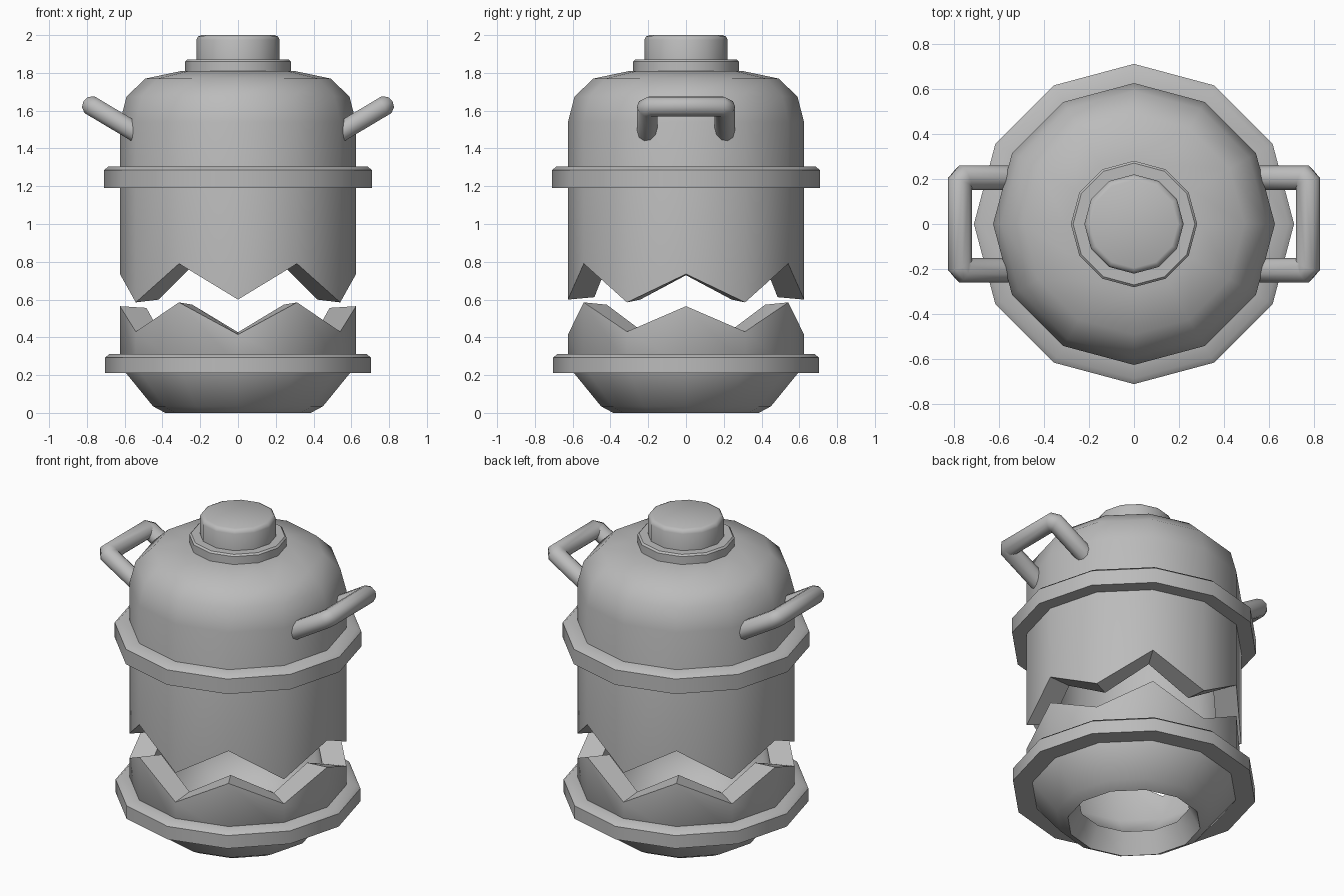
import bpy, bmesh, math
from mathutils import Vector

cube = bpy.data.objects.get("Cube")
if cube:
    bpy.data.objects.remove(cube, do_unlink=True)

SIDES = 12

# Single grey material
grey = bpy.data.materials.new("grey")
grey.use_nodes = True
COLOR = (0.5, 0.5, 0.5, 1)
grey.diffuse_color = COLOR
grey.node_tree.nodes["Principled BSDF"].inputs["Base Color"].default_value = COLOR


def finish(bm, name, angle=40):
    """Clean the mesh, shade it smooth by angle and link it."""
    bmesh.ops.remove_doubles(bm, verts=bm.verts, dist=1e-5)
    bmesh.ops.recalc_face_normals(bm, faces=bm.faces)
    mesh = bpy.data.meshes.new(name)
    bm.to_mesh(mesh)
    bm.free()
    mesh.materials.append(grey)
    for p in mesh.polygons:
        p.use_smooth = True
    mesh.set_sharp_from_angle(angle=math.radians(angle))
    ob = bpy.data.objects.new(name, mesh)
    bpy.context.collection.objects.link(ob)
    return ob


def lathe(name, profile, closed=True):
    """Spin a profile of (radius, z); z may be a list repeated around the rim."""
    bm = bmesh.new()
    rows = []
    for r, z in profile:
        row = []
        for i in range(SIDES):
            a = math.tau * i / SIDES
            h = z[i % len(z)] if isinstance(z, list) else z
            row.append(bm.verts.new((r * math.cos(a), r * math.sin(a), h)))
        rows.append(row)
    pairs = list(zip(rows, rows[1:]))
    if closed:
        pairs.append((rows[-1], rows[0]))
    else:
        bm.faces.new(rows[0])
        bm.faces.new(rows[-1])
    for a, b in pairs:
        for i in range(SIDES):
            j = (i + 1) % SIDES
            bm.faces.new((a[i], a[j], b[j], b[i]))
    return finish(bm, name)


def inner(teeth, mid):
    """Slightly flattened teeth for the inner edge of the wall."""
    return [mid + (z - mid) * 0.86 for z in teeth]


# Jagged heights around the torn edges
upper_teeth = [0.735, 0.585, 0.79, 0.60, 0.79, 0.585]
lower_teeth = [0.565, 0.43, 0.585, 0.415, 0.585, 0.43]
R, R_IN = 0.625, 0.485

# Upper shell with domed top
lathe("upper_shell", [
    (R, upper_teeth), (R, 1.54), (0.59, 1.675), (0.49, 1.77), (0.30, 1.81),
    (0.001, 1.81), (0.001, 1.67), (0.28, 1.67), (0.41, 1.645), (0.46, 1.60),
    (R_IN, 1.50), (R_IN, inner(upper_teeth, 0.69))])

# Lower shell: thick bowl with an open bottom
lathe("lower_shell", [
    (R, lower_teeth), (R, 0.25), (0.45, 0.035), (0.385, 0.0),
    (0.32, 0.125), (0.365, 0.15), (R_IN, 0.29), (R_IN, inner(lower_teeth, 0.50))])

# Bands around both shells
for name, r, bottom, top in (("upper_band", 0.71, 1.19, 1.305),
                             ("lower_band", 0.705, 0.21, 0.312)):
    lathe(name, [(0.58, bottom), (r, bottom), (r, top - 0.02),
                 (r - 0.025, top), (0.58, top)])

# Lid knob and its collar
lathe("knob_collar", [(0.28, 1.80), (0.28, 1.86), (0.27, 1.87)], closed=False)
lathe("knob", [(0.22, 1.85), (0.22, 1.975), (0.212, 1.992), (0.195, 2.0)], closed=False)


def handle(name, side, radius=0.054, sides=10):
    """Mitred tube bent into a U, tilted up and away from the shell."""
    half = [(0.51, -0.205, 1.467), (0.755, -0.205, 1.613), (0.772, -0.185, 1.623)]
    path = [Vector(p) for p in half]
    path += [Vector((x, -y, z)) for x, y, z in reversed(half)]
    out = (path[1] - path[0]).normalized()
    normal = out.cross(Vector((0, 1, 0)))
    bm = bmesh.new()
    rings = []
    for i, p in enumerate(path):
        d_in = (p - path[max(i - 1, 0)]).normalized()
        d_out = (path[min(i + 1, len(path) - 1)] - p).normalized()
        tangent = (d_in + d_out).normalized()
        across = tangent.cross(normal)
        miter = 1 / max(tangent.dot(d_out if i == 0 else d_in), 0.3)
        ring = []
        for k in range(sides):
            a = math.tau * k / sides
            v = p + radius * (across * math.cos(a) * miter + normal * math.sin(a))
            ring.append(bm.verts.new((v.x * side, v.y, v.z)))
        rings.append(ring)
    for a, b in zip(rings, rings[1:]):
        for k in range(sides):
            j = (k + 1) % sides
            bm.faces.new((a[k], a[j], b[j], b[k]))
    bm.faces.new(rings[0])
    bm.faces.new(rings[-1])
    return finish(bm, name, 50)


# Side handles
handle("left_handle", 1)
handle("right_handle", -1)
